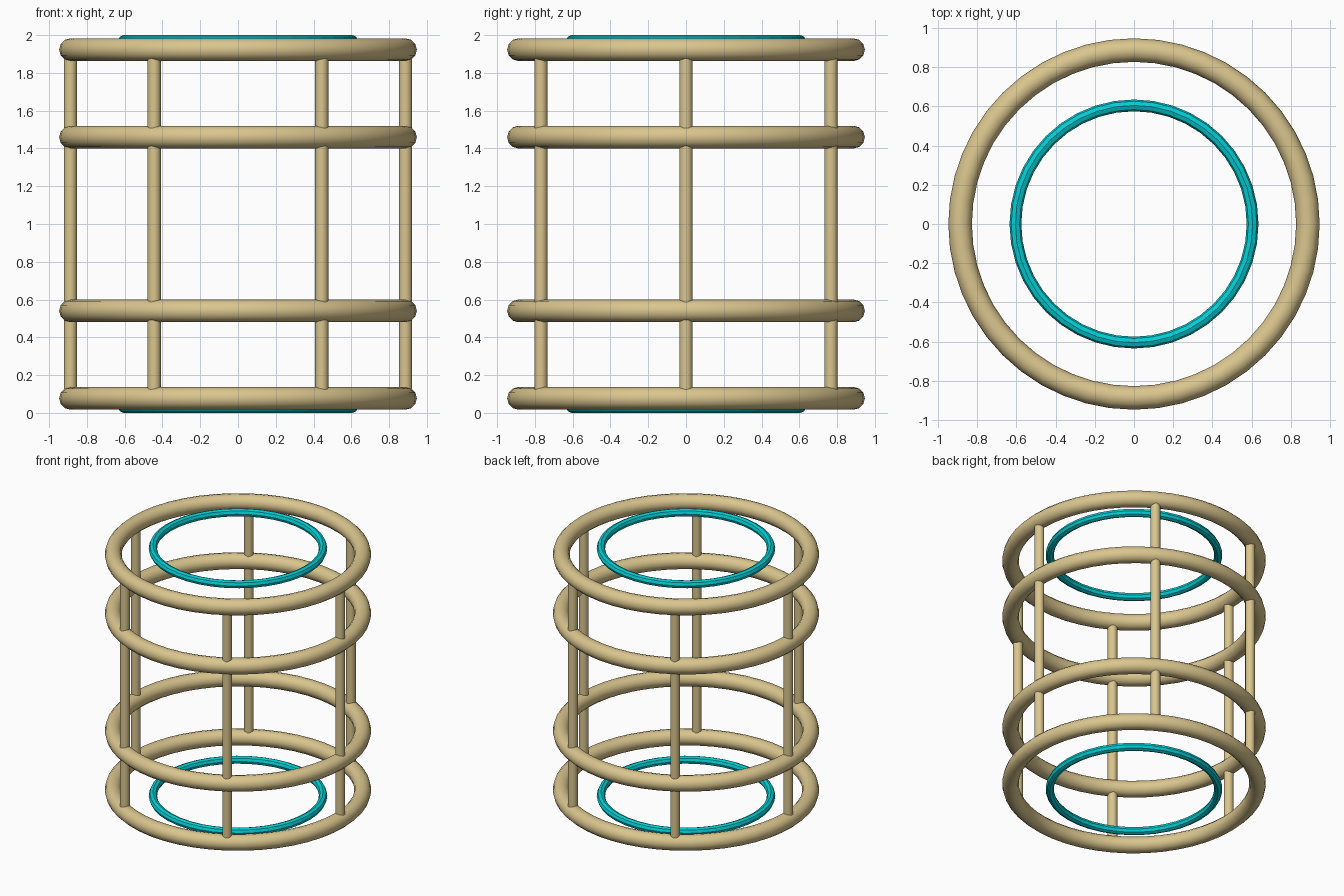
import bpy
import math

default = bpy.data.objects.get("Cube")
if default:
    bpy.data.objects.remove(default, do_unlink=True)


def make_material(name, color):
    mat = bpy.data.materials.new(name)
    mat.use_nodes = True
    mat.diffuse_color = color
    mat.node_tree.nodes["Principled BSDF"].inputs["Base Color"].default_value = color
    return mat


tan = make_material("tan", (0.70, 0.56, 0.27, 1))
cyan = make_material("cyan", (0.0, 0.62, 0.66, 1))

MID = 1.0            # height of the mirror plane
FRAME_RADIUS = 0.887


def finish(name, mat, smooth):
    obj = bpy.context.object
    obj.name = name
    obj.data.materials.append(mat)
    if smooth:
        bpy.ops.object.shade_smooth_by_angle(angle=math.radians(40))


def ring(name, z, radius, tube, segments, sides, mat, smooth):
    bpy.ops.mesh.primitive_torus_add(
        location=(0, 0, z), major_radius=radius, minor_radius=tube,
        major_segments=segments, minor_segments=sides)
    finish(name, mat, smooth)


# Rings, mirrored above and below the middle
for label, side in (("upper", 1), ("lower", -1)):
    ring(label + "_end_ring", MID + side * 0.923, FRAME_RADIUS, 0.06, 48, 12, tan, True)
    ring(label + "_middle_ring", MID + side * 0.46, FRAME_RADIUS, 0.06, 48, 12, tan, True)
    ring(label + "_inner_ring", MID + side * 0.97, 0.605, 0.03, 40, 8, cyan, False)

# Six upright posts running through the frame rings
for i in range(6):
    angle = math.radians(60 * i)
    bpy.ops.mesh.primitive_cylinder_add(
        vertices=16, radius=0.035, depth=1.846,
        location=(FRAME_RADIUS * math.cos(angle), FRAME_RADIUS * math.sin(angle), MID))
    finish("post_%d" % (i + 1), tan, True)
